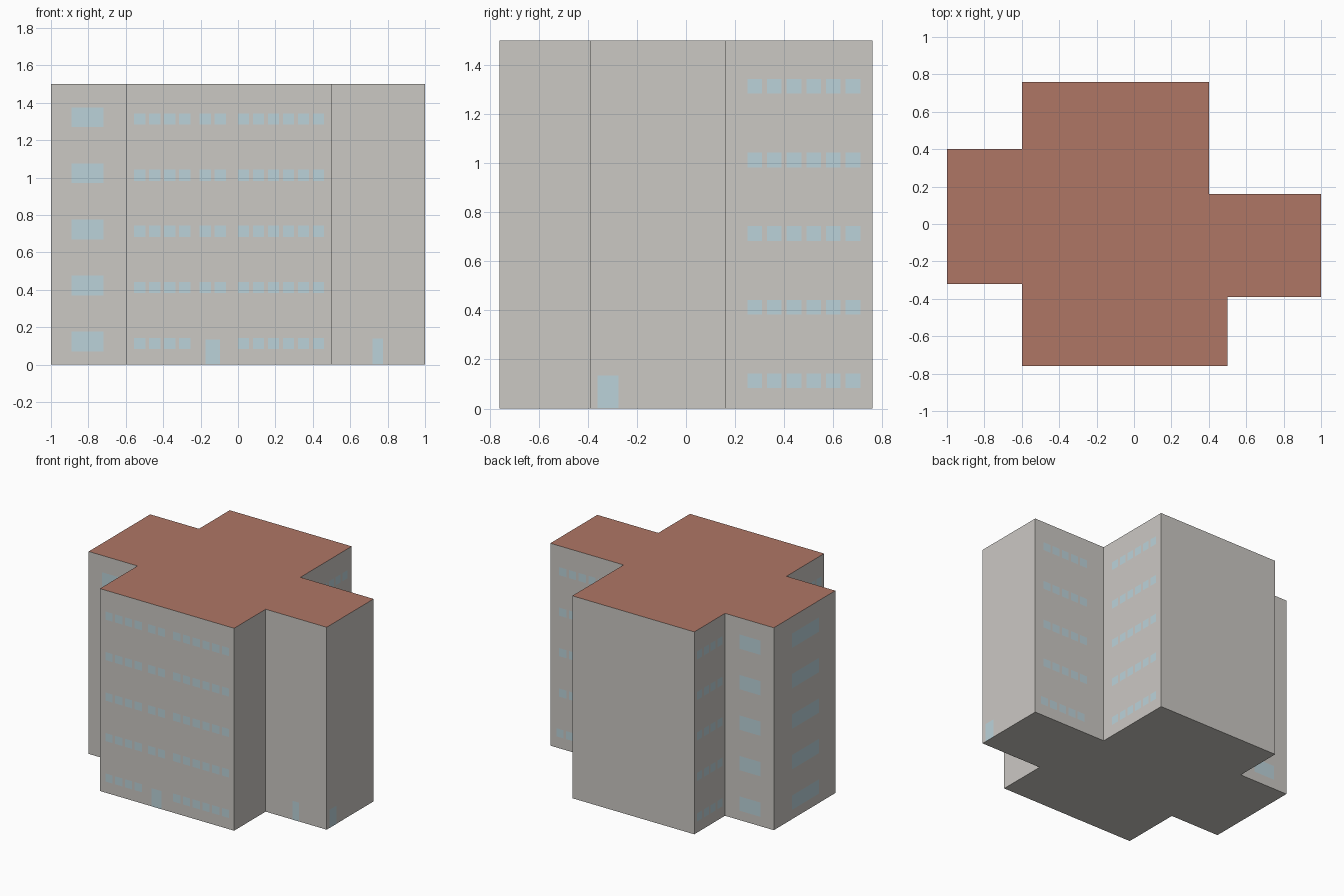
import bpy
import bmesh
from mathutils import Vector

if "Cube" in bpy.data.objects:
    bpy.data.objects.remove(bpy.data.objects["Cube"])

HEIGHT, FLOORS, STOREY = 1.5, 5, 0.3
OFFSET = 0.001          # glazing sits just proud of the wall
SMALL, PITCH = 0.06, 0.08

FOOTPRINT = [(-1, -0.32), (-0.6, -0.32), (-0.6, -0.76), (0.5, -0.76),
             (0.5, -0.39), (1, -0.39), (1, 0.16), (0.4, 0.16),
             (0.4, 0.76), (-0.6, 0.76), (-0.6, 0.4), (-1, 0.4)]


def material(name, rgb):
    mat = bpy.data.materials.new(name)
    mat.diffuse_color = (*rgb, 1)
    mat.use_nodes = True
    mat.node_tree.nodes["Principled BSDF"].inputs["Base Color"].default_value = mat.diffuse_color
    return mat


WALL = material("wall_plaster", (0.60, 0.58, 0.55))
ROOF = material("roof_red", (0.43, 0.18, 0.13))
GLASS = material("pale_glass", (0.50, 0.65, 0.70))


def finish(name, bm, mat):
    mesh = bpy.data.meshes.new(name)
    bm.to_mesh(mesh)
    bm.free()
    mesh.materials.append(mat)
    obj = bpy.data.objects.new(name, mesh)
    bpy.context.collection.objects.link(obj)
    return obj


def panels(name, facing, at, rects):
    """Flat panels (start, end, bottom, top) on the wall at the given plane."""
    bm = bmesh.new()
    out = Vector({"front": (0, -1, 0), "back": (0, 1, 0),
                  "left": (-1, 0, 0), "right": (1, 0, 0)}[facing])
    for a, b, lo, hi in rects:
        corners = []
        for u, z in ((a, lo), (b, lo), (b, hi), (a, hi)):
            p = Vector((u, at, z)) if out.y else Vector((at, u, z))
            corners.append(bm.verts.new(p + out * OFFSET))
        face = bm.faces.new(corners)
        face.normal_update()
        if face.normal.dot(out) < 0:
            face.normal_flip()
    finish(name, bm, GLASS)


def row(start, count, floors=range(FLOORS)):
    """Rows of small windows, repeated on each floor."""
    return [(start + i * PITCH, start + i * PITCH + SMALL,
             0.083 + f * STOREY, 0.143 + f * STOREY)
            for f in floors for i in range(count)]


def large(start, end):
    """One large window on each floor."""
    return [(start, end, 0.07 + f * STOREY, 0.176 + f * STOREY)
            for f in range(FLOORS)]


# Outer walls and underside
bm = bmesh.new()
low = [bm.verts.new((x, y, 0)) for x, y in FOOTPRINT]
high = [bm.verts.new((x, y, HEIGHT)) for x, y in FOOTPRINT]
bm.faces.new(low[::-1])
n = len(low)
for i in range(n):
    j = (i + 1) % n
    bm.faces.new((low[i], low[j], high[j], high[i]))
finish("walls", bm, WALL)

# Flat roof
bm = bmesh.new()
bm.faces.new([bm.verts.new((x, y, HEIGHT)) for x, y in FOOTPRINT])
finish("roof", bm, ROOF)

# Main block windows
upper = range(1, FLOORS)
panels("main_front_windows", "front", -0.76,
       row(-0.555, 4) + row(-0.205, 2, upper) + row(0.0, 6))
panels("main_right_windows", "right", 0.4, row(0.25, 6))
panels("main_left_rear_windows", "left", -0.6, row(0.43, 4))
panels("main_left_front_windows", "left", -0.6, row(-0.73, 5))

# Left wing windows
panels("left_wing_front_windows", "front", -0.32, large(-0.89, -0.72))
panels("left_wing_back_windows", "back", 0.4, large(-0.89, -0.72))
panels("left_wing_side_windows", "left", -1, large(-0.13, 0.19))

# Right wing windows, ground floor row slightly shifted
panels("right_wing_back_windows", "back", 0.16,
       row(0.57, 5, [0]) + row(0.548, 5, upper))

# Doors
panels("main_door", "front", -0.76, [(-0.175, -0.095, 0, 0.135)])
panels("right_wing_front_door", "front", -0.39, [(0.72, 0.775, 0, 0.14)])
panels("right_wing_side_door", "right", 1, [(-0.36, -0.275, 0, 0.135)])
